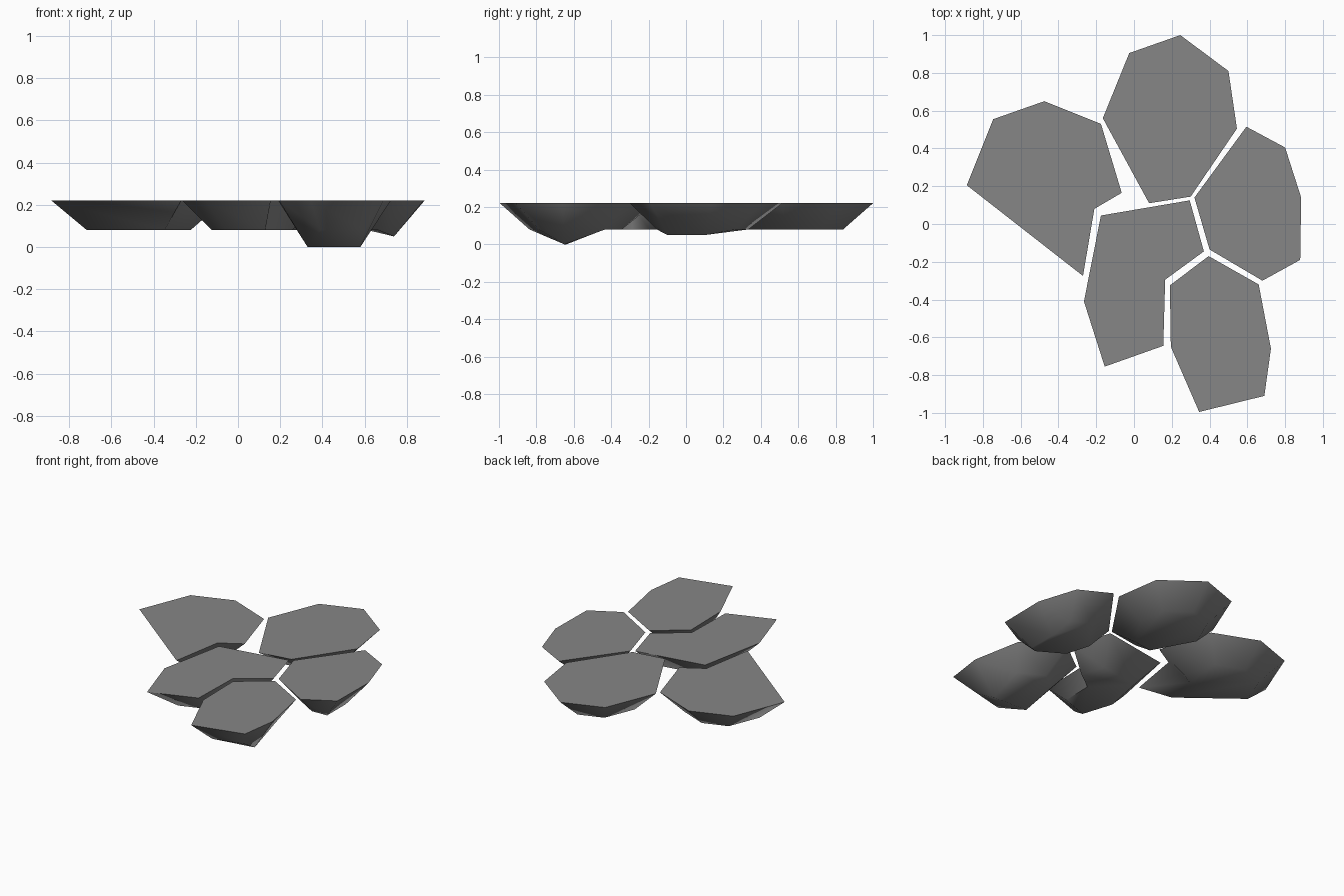
import bpy
import bmesh
import math

cube = bpy.data.objects.get("Cube")
if cube:
    bpy.data.objects.remove(cube, do_unlink=True)

TOP, BASE, TAPER = 0.22, 0.08, 0.6

stone = bpy.data.materials.new("stone_grey")
stone.use_nodes = True
colour = (0.24, 0.24, 0.24, 1)
stone.diffuse_color = colour
stone.node_tree.nodes["Principled BSDF"].inputs["Base Color"].default_value = colour


def paving_stone(name, centre, outline, sunk=None):
    """Flat-topped slab tapering to its underside; sunk moves single underside corners."""
    sunk = sunk or {}
    cx, cy = centre
    bm = bmesh.new()
    upper = [bm.verts.new((x, y, TOP)) for x, y in outline]
    lower = []
    for i, (x, y) in enumerate(outline):
        tapered = (cx + (x - cx) * TAPER, cy + (y - cy) * TAPER, BASE)
        lower.append(bm.verts.new(sunk.get(i, tapered)))
    bm.faces.new(upper)
    bottom = bm.faces.new(lower[::-1])
    for i in range(len(upper)):
        j = (i + 1) % len(upper)
        bm.faces.new((upper[i], upper[j], lower[j], lower[i]))
    # Undersides bent by sunk corners are split so they fold cleanly
    if sunk:
        a, b = [lower[i] for i in sorted(sunk)]
        if not bm.edges.get((a, b)):
            bmesh.utils.face_split(bottom, a, b)
    bmesh.ops.recalc_face_normals(bm, faces=bm.faces)
    mesh = bpy.data.meshes.new(name)
    bm.to_mesh(mesh)
    bm.free()
    mesh.materials.append(stone)
    obj = bpy.data.objects.new(name, mesh)
    bpy.context.collection.objects.link(obj)
    bpy.ops.object.select_all(action="DESELECT")
    obj.select_set(True)
    bpy.context.view_layer.objects.active = obj
    bpy.ops.object.shade_smooth_by_angle(angle=math.radians(75))


# Outlines run anticlockwise seen from above
paving_stone("back_stone", (0.2, 0.6), [
    (0.08, 0.11), (0.3, 0.145), (0.545, 0.505), (0.5, 0.81),
    (0.245, 1.0), (-0.025, 0.905), (-0.165, 0.56)])

paving_stone("right_stone", (-0.465, 0.28), [
    (-0.27, -0.275), (-0.21, 0.08), (-0.065, 0.165), (-0.175, 0.53),
    (-0.475, 0.65), (-0.745, 0.555), (-0.885, 0.205)])

paving_stone("centre_stone", (0.09, -0.27), [
    (-0.155, -0.755), (0.155, -0.645), (0.165, -0.295), (0.37, -0.145),
    (0.295, 0.125), (-0.175, 0.045), (-0.265, -0.41)])

paving_stone("left_stone", (0.64, 0.06), [
    (0.4, -0.135), (0.68, -0.3), (0.88, -0.19), (0.885, 0.14),
    (0.8, 0.405), (0.595, 0.515), (0.32, 0.14)],
    {2: (0.74, -0.1, 0.05), 3: (0.74, 0.1, 0.05)})

paving_stone("front_stone", (0.46, -0.6), [
    (0.345, -0.995), (0.69, -0.91), (0.725, -0.66), (0.66, -0.32),
    (0.395, -0.17), (0.19, -0.325), (0.195, -0.65)],
    {2: (0.58, -0.65, 0), 6: (0.33, -0.64, 0)})
